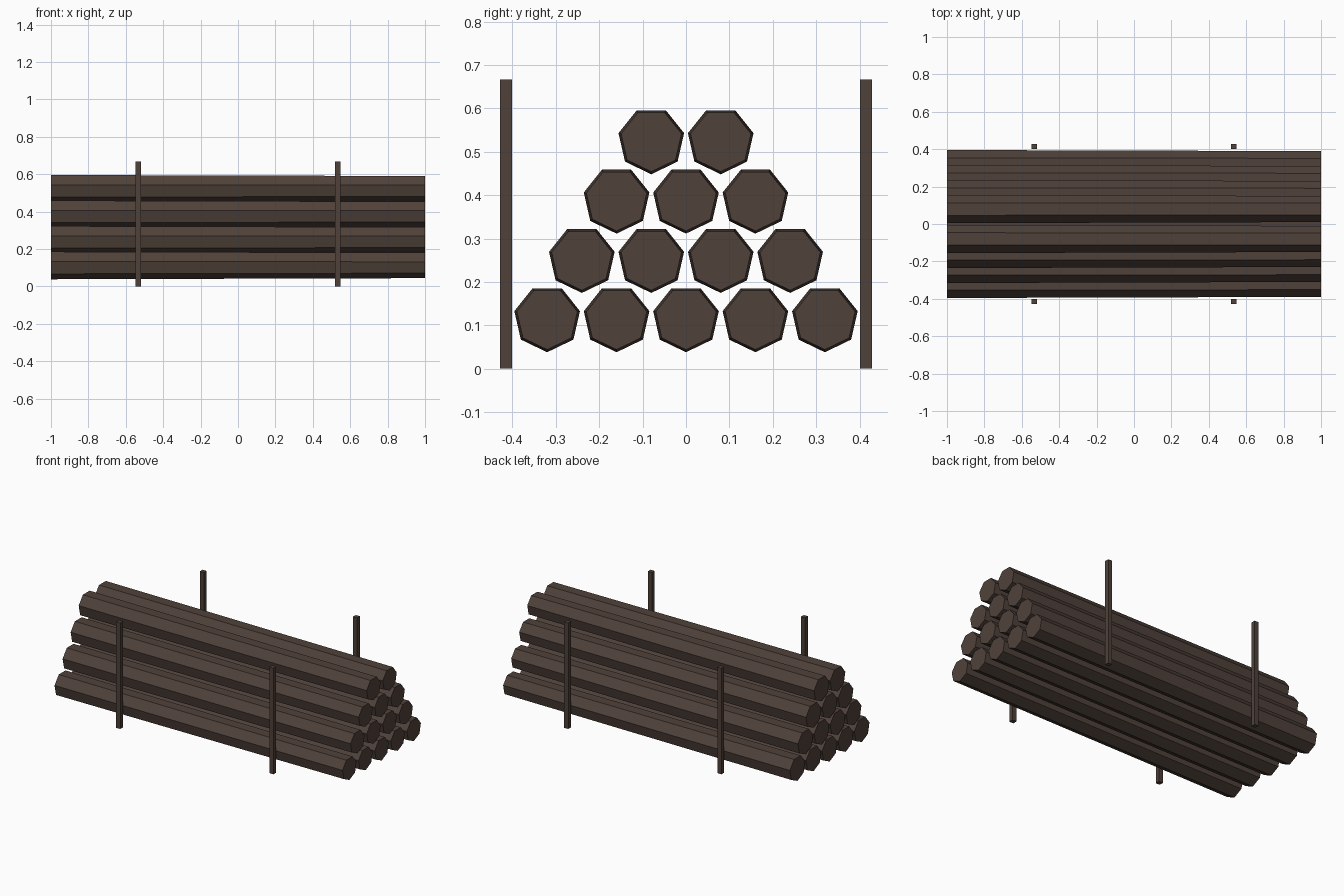
import bpy, bmesh, math

if "Cube" in bpy.data.objects:
    bpy.data.objects.remove(bpy.data.objects["Cube"])

# single dark bark colour
bark = bpy.data.materials.new("dark_bark")
bark.diffuse_color = (0.078, 0.053, 0.042, 1)
bark.use_nodes = True
bark.node_tree.nodes["Principled BSDF"].inputs["Base Color"].default_value = bark.diffuse_color


def finish(bm, name):
    bmesh.ops.recalc_face_normals(bm, faces=bm.faces)
    me = bpy.data.meshes.new(name)
    bm.to_mesh(me)
    bm.free()
    me.materials.append(bark)
    ob = bpy.data.objects.new(name, me)
    bpy.context.collection.objects.link(ob)
    return ob


# tapered seven-sided log along x, with a corner pointing down
def log(name, y, z, r_left=0.0775, r_right=0.0715, sides=7):
    bm = bmesh.new()
    rings = []
    for x, r in ((-1, r_left), (1, r_right)):
        ring = []
        for k in range(sides):
            a = -math.pi / 2 + 2 * math.pi * k / sides
            ring.append(bm.verts.new((x, r * math.cos(a), r * math.sin(a))))
        rings.append(ring)
        bm.faces.new(ring)
    for k in range(sides):
        n = (k + 1) % sides
        bm.faces.new((rings[0][k], rings[0][n], rings[1][n], rings[1][k]))
    finish(bm, name).location = (0, y, z)


# upright square stake
def stake(name, x, y, width=0.028, height=0.667):
    bm = bmesh.new()
    bmesh.ops.create_cube(bm, size=1)
    bmesh.ops.scale(bm, vec=(width, width, height), verts=bm.verts)
    finish(bm, name).location = (x, y, height / 2)


# stacked rows of 5, 4, 3 and 2 logs
for row in range(4):
    count = 5 - row
    for i in range(count):
        log(f"log_row{row + 1}_{i + 1}", (i - (count - 1) / 2) * 0.16,
            0.1155 + row * 0.1367)

# four retaining stakes
for sx, side in ((-1, "left"), (1, "right")):
    for sy, end in ((-1, "front"), (1, "back")):
        stake(f"stake_{end}_{side}", sx * 0.533, sy * 0.415)
